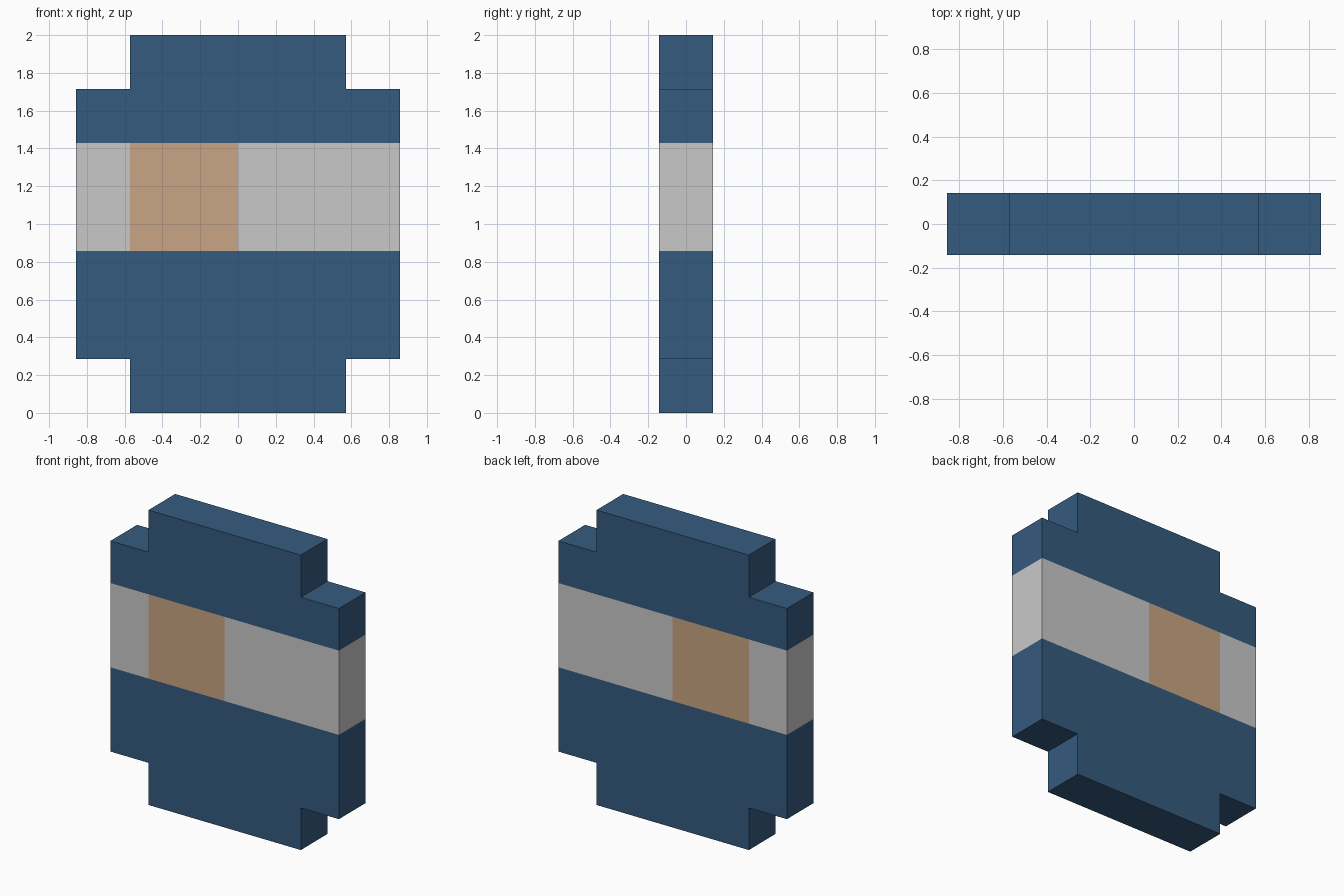
import bpy, bmesh

if "Cube" in bpy.data.objects:
    bpy.data.objects.remove(bpy.data.objects["Cube"])

U = 2 / 7  # the model is built on a 6 x 7 block grid, one block deep


def material(name, rgb):
    mat = bpy.data.materials.new(name)
    lin = [((c / 255 + 0.055) / 1.055) ** 2.4 for c in rgb]
    mat.diffuse_color = (*lin, 1)
    mat.use_nodes = True
    mat.node_tree.nodes["Principled BSDF"].inputs["Base Color"].default_value = mat.diffuse_color
    return mat


mats = [material("blue", (53, 91, 127)),
        material("light grey", (201, 201, 201)),
        material("tan", (201, 165, 131))]


def colour(col, row):
    # grey band across the middle with a tan square left of centre
    if row not in (3, 4):
        return 0
    return 2 if col in (-2, -1) else 1


# Stepped silhouette: bottom and top rows are one block narrower each side
bm = bmesh.new()
for row in range(7):
    half = 2 if row in (0, 6) else 3
    for col in range(-half, half):
        corners = [(0, 0), (1, 0), (1, 1), (0, 1)]
        face = bm.faces.new([bm.verts.new(((col + i) * U, 0, (row + j) * U))
                             for i, j in corners])
        face.material_index = colour(col, row)
bmesh.ops.remove_doubles(bm, verts=bm.verts[:], dist=1e-4)

mesh = bpy.data.meshes.new("stepped_body")
bm.to_mesh(mesh)
bm.free()
for m in mats:
    mesh.materials.append(m)
body = bpy.data.objects.new("stepped_body", mesh)
bpy.context.collection.objects.link(body)

# Give the silhouette its thickness, centred on y = 0
solid = body.modifiers.new("thickness", 'SOLIDIFY')
solid.thickness = U
solid.offset = 0
